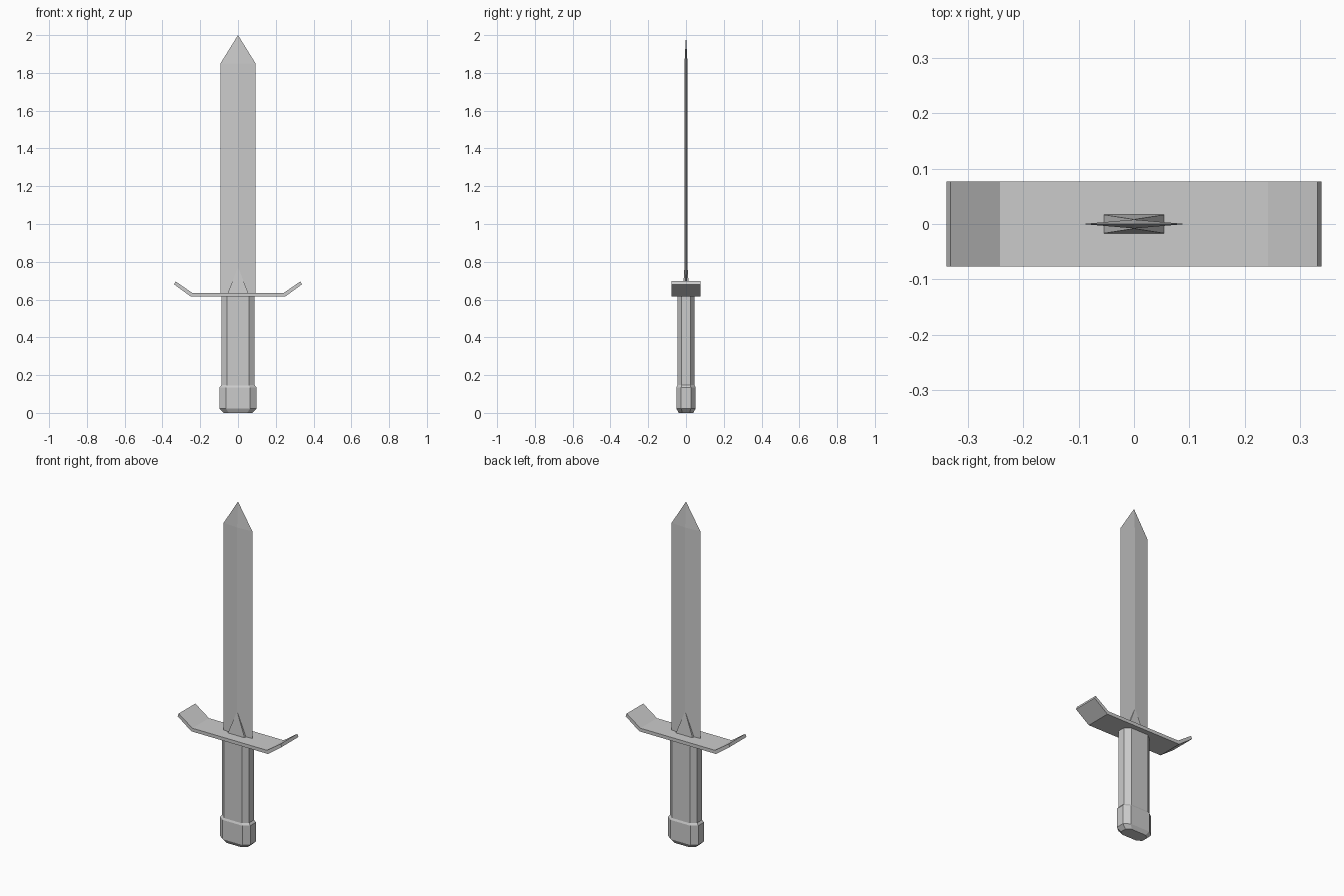
import bpy

if "Cube" in bpy.data.objects:
    bpy.data.objects.remove(bpy.data.objects["Cube"])


def make_object(name, verts, faces):
    mesh = bpy.data.meshes.new(name)
    mesh.from_pydata(verts, [], faces)
    mesh.update()
    obj = bpy.data.objects.new(name, mesh)
    bpy.context.collection.objects.link(obj)
    return obj


def loft(name, rings, tip=None):
    """Skin equal-length counter-clockwise rings, closing with a cap or a tip."""
    n = len(rings[0])
    verts = [v for ring in rings for v in ring]
    faces = [tuple(reversed(range(n)))]
    for r in range(len(rings) - 1):
        for i in range(n):
            a, b = r * n + i, r * n + (i + 1) % n
            faces.append((a, b, b + n, a + n))
    last = (len(rings) - 1) * n
    if tip:
        verts.append(tip)
        faces += [(last + i, last + (i + 1) % n, len(verts) - 1) for i in range(n)]
    else:
        faces.append(tuple(range(last, last + n)))
    return make_object(name, verts, faces)


def diamond(x, y, z):
    return [(x, 0, z), (0, y, z), (-x, 0, z), (0, -y, z)]


def octagon(x, y, z):
    cx, cy = x * 0.65, y * 0.5
    return [(x, -cy, z), (x, cy, z), (cx, y, z), (-cx, y, z),
            (-x, cy, z), (-x, -cy, z), (-cx, -y, z), (cx, -y, z)]


# Blade with diamond section and pointed tip
loft("blade", [diamond(0.093, 0.008, 0.62), diamond(0.093, 0.008, 1.85)], (0, 0, 2.0))

# Tapered collar at the root of the blade
loft("blade_collar", [
    [(0.056, -0.017, 0.63), (0.056, 0.017, 0.63), (-0.056, 0.017, 0.63), (-0.056, -0.017, 0.63)],
    [(0.001, -0.0085, 0.77), (0.001, 0.0085, 0.77), (-0.001, 0.0085, 0.77), (-0.001, -0.0085, 0.77)]])

# Crossguard with upturned ends, from a mirrored side profile
half = [(0.249, 0.615), (0.338, 0.68), (0.331, 0.697), (0.242, 0.635)]
profile = half + [(-x, z) for x, z in reversed(half)]
n = len(profile)
verts = [(x, y, z) for y in (-0.077, 0.077) for x, z in profile]
faces = [tuple(range(n)), tuple(reversed(range(n, 2 * n)))]
faces += [((i + 1) % n, i, i + n, (i + 1) % n + n) for i in range(n)]
make_object("crossguard", verts, faces)

# Eight-sided grip
loft("grip", [octagon(0.088, 0.046, 0.13), octagon(0.088, 0.046, 0.62)])

# Chamfered pommel
loft("pommel", [octagon(0.075, 0.038, 0.0), octagon(0.098, 0.051, 0.022),
                octagon(0.098, 0.051, 0.135), octagon(0.086, 0.044, 0.15)])
